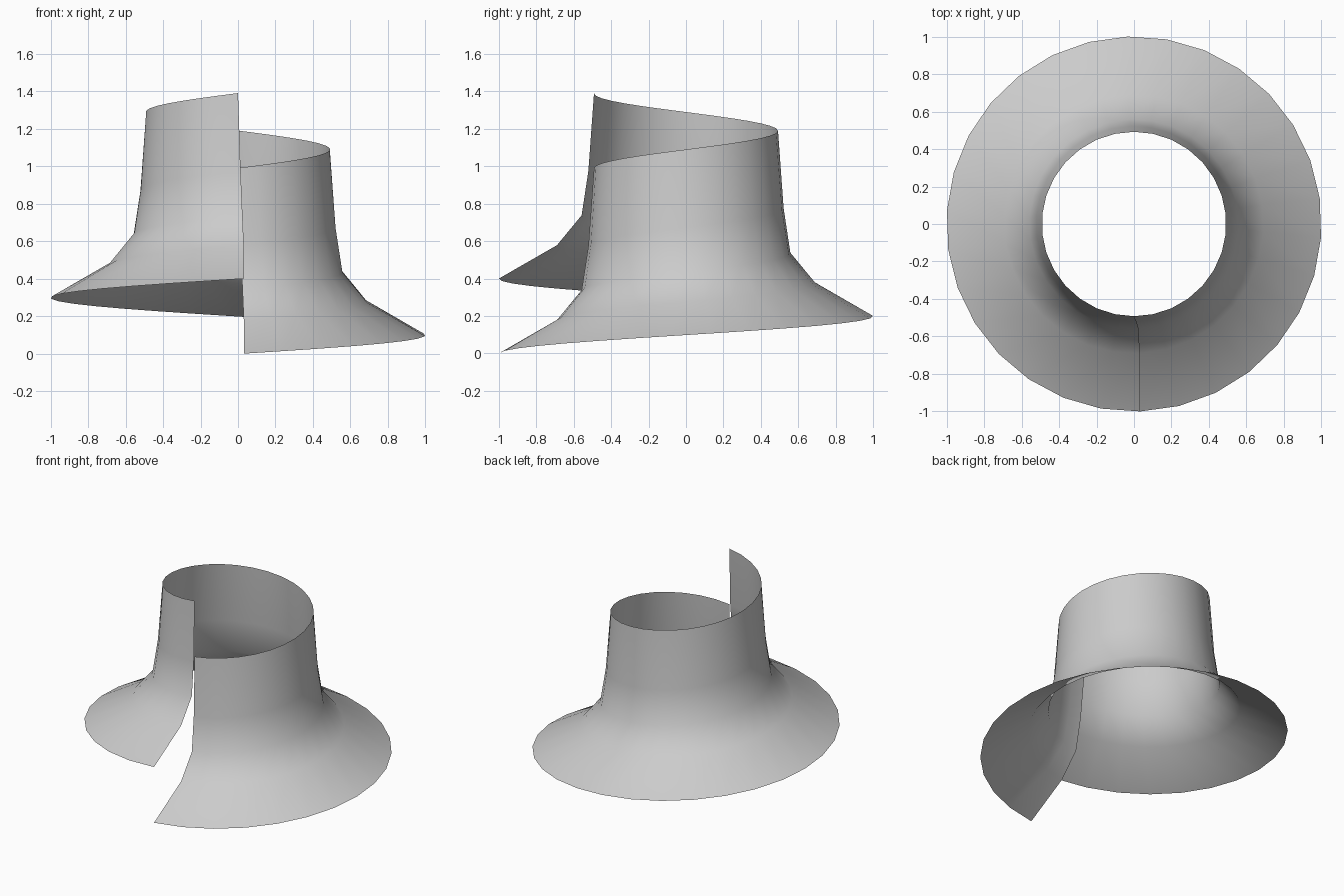
import bpy, bmesh
from math import sin, cos, radians
from mathutils import Vector

if "Cube" in bpy.data.objects:
    bpy.data.objects.remove(bpy.data.objects["Cube"])

STEPS = 30      # facets in one full turn
RISE = 0.4      # height gained over the turn

# Flared profile at the front seam (x, y, z), brim to rim
PROFILE = [
    (0.033, -1.0, 0.0),
    (0.031, -0.69, 0.178),
    (0.024, -0.558, 0.338),
    (0.014, -0.522, 0.575),
    (0.0, -0.492, 0.99),
]

# Sweep the profile around z while lifting it
bm = bmesh.new()
rows = []
for i in range(STEPS + 1):
    t = i / STEPS
    a = radians(360 * t)
    rows.append([
        bm.verts.new(Vector((x * cos(a) - y * sin(a),
                             x * sin(a) + y * cos(a),
                             z + RISE * t)))
        for x, y, z in PROFILE])

for r0, r1 in zip(rows, rows[1:]):
    for j in range(len(PROFILE) - 1):
        face = bm.faces.new((r0[j], r1[j], r1[j + 1], r0[j + 1]))
        face.smooth = True

mesh = bpy.data.meshes.new("spiral_flared_collar")
bm.to_mesh(mesh)
bm.free()
obj = bpy.data.objects.new("spiral_flared_collar", mesh)
bpy.context.collection.objects.link(obj)
